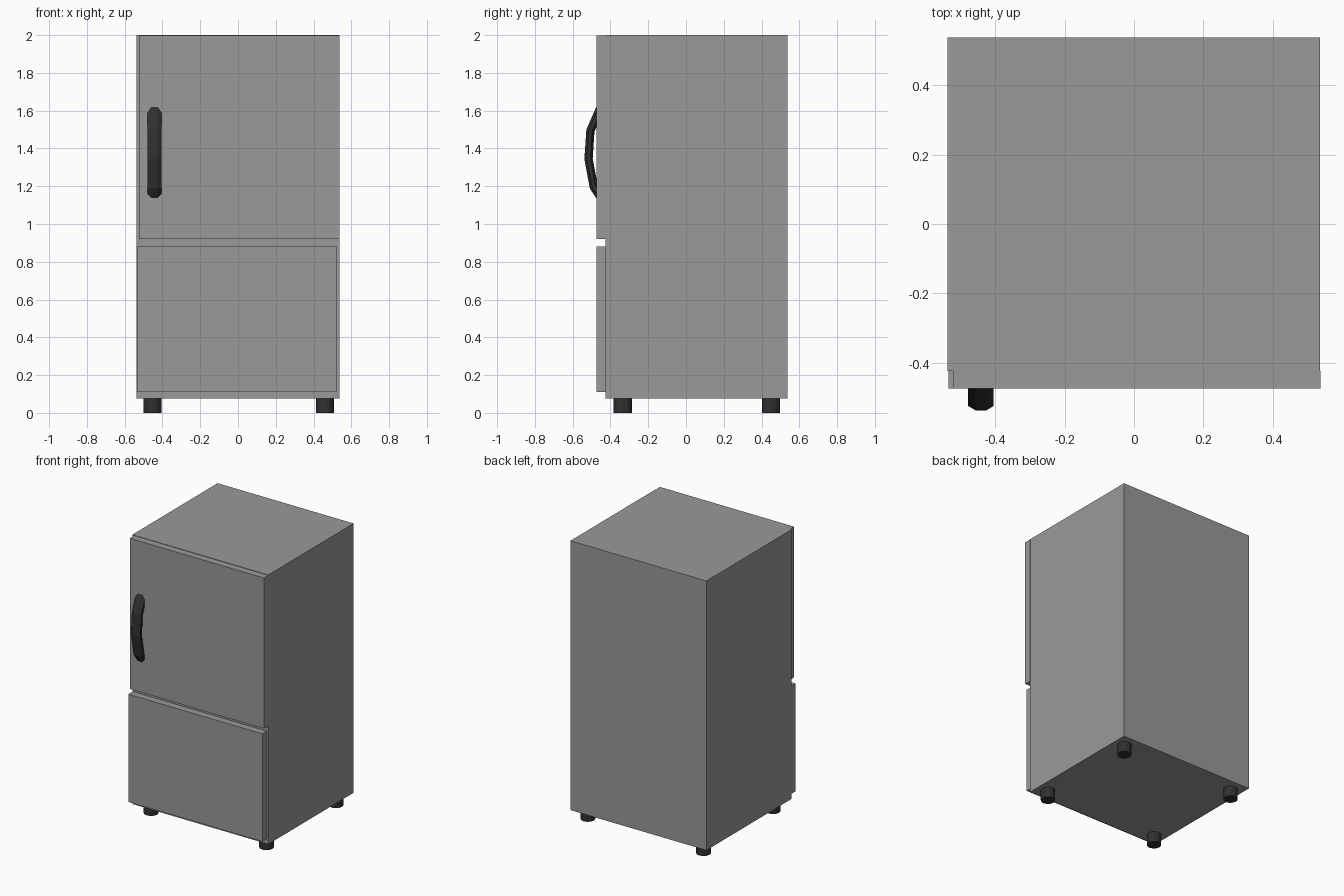
import bpy, bmesh, math
from mathutils import Vector

default = bpy.data.objects.get("Cube")
if default:
    bpy.data.objects.remove(default, do_unlink=True)


def material(name, value):
    m = bpy.data.materials.new(name)
    m.use_nodes = True
    colour = (value, value, value, 1)
    m.diffuse_color = colour
    m.node_tree.nodes["Principled BSDF"].inputs["Base Color"].default_value = colour
    return m


grey = material("appliance grey", 0.32)
dark = material("dark plastic", 0.03)


def finish(name, bm, mat):
    bmesh.ops.recalc_face_normals(bm, faces=bm.faces)
    mesh = bpy.data.meshes.new(name)
    bm.to_mesh(mesh)
    bm.free()
    mesh.materials.append(mat)
    obj = bpy.data.objects.new(name, mesh)
    bpy.context.collection.objects.link(obj)
    return obj


def box(name, low, high, mat):
    low, high = Vector(low), Vector(high)
    bm = bmesh.new()
    bmesh.ops.create_cube(bm, size=1)
    bmesh.ops.scale(bm, vec=high - low, verts=bm.verts)
    bmesh.ops.translate(bm, vec=(low + high) / 2, verts=bm.verts)
    return finish(name, bm, mat)


# Cabinet and the two doors
box("cabinet", (-0.538, -0.425, 0.075), (0.537, 0.538, 2.0), grey)
box("upper_door", (-0.523, -0.475, 0.92), (0.538, -0.424, 1.997), grey)
box("lower_door", (-0.535, -0.475, 0.11), (0.525, -0.424, 0.88), grey)

# Four round feet
for depth, y in (("front", -0.335), ("back", 0.45)):
    for side, x in (("right", -0.453), ("left", 0.46)):
        bm = bmesh.new()
        bmesh.ops.create_cone(bm, cap_ends=True, segments=12,
                              radius1=0.048, radius2=0.048, depth=0.085)
        bmesh.ops.translate(bm, vec=(x, y, 0.0425), verts=bm.verts)
        finish(f"{depth}_{side}_foot", bm, dark)

# Bowed handle: a flat octagonal section swept along a path into the door
path = [Vector((-0.442, p[0], p[1])) for p in
        ((-0.44, 1.645), (-0.506, 1.495), (-0.516, 1.345), (-0.488, 1.195), (-0.45, 1.14))]
bm = bmesh.new()
rings = []
for i, point in enumerate(path):
    tangent = (path[min(i + 1, len(path) - 1)] - path[max(i - 1, 0)]).normalized()
    across = Vector((1, 0, 0))
    outward = tangent.cross(across)
    ring = []
    for k in range(8):
        a = math.tau * (k + 0.5) / 8
        ring.append(bm.verts.new(point + across * 0.040 * math.cos(a)
                                 + outward * 0.024 * math.sin(a)))
    rings.append(ring)
for r, s in zip(rings, rings[1:]):
    for k in range(8):
        n = (k + 1) % 8
        bm.faces.new((r[k], r[n], s[n], s[k]))
bm.faces.new(rings[0])
bm.faces.new(rings[-1])
finish("door_handle", bm, dark)
